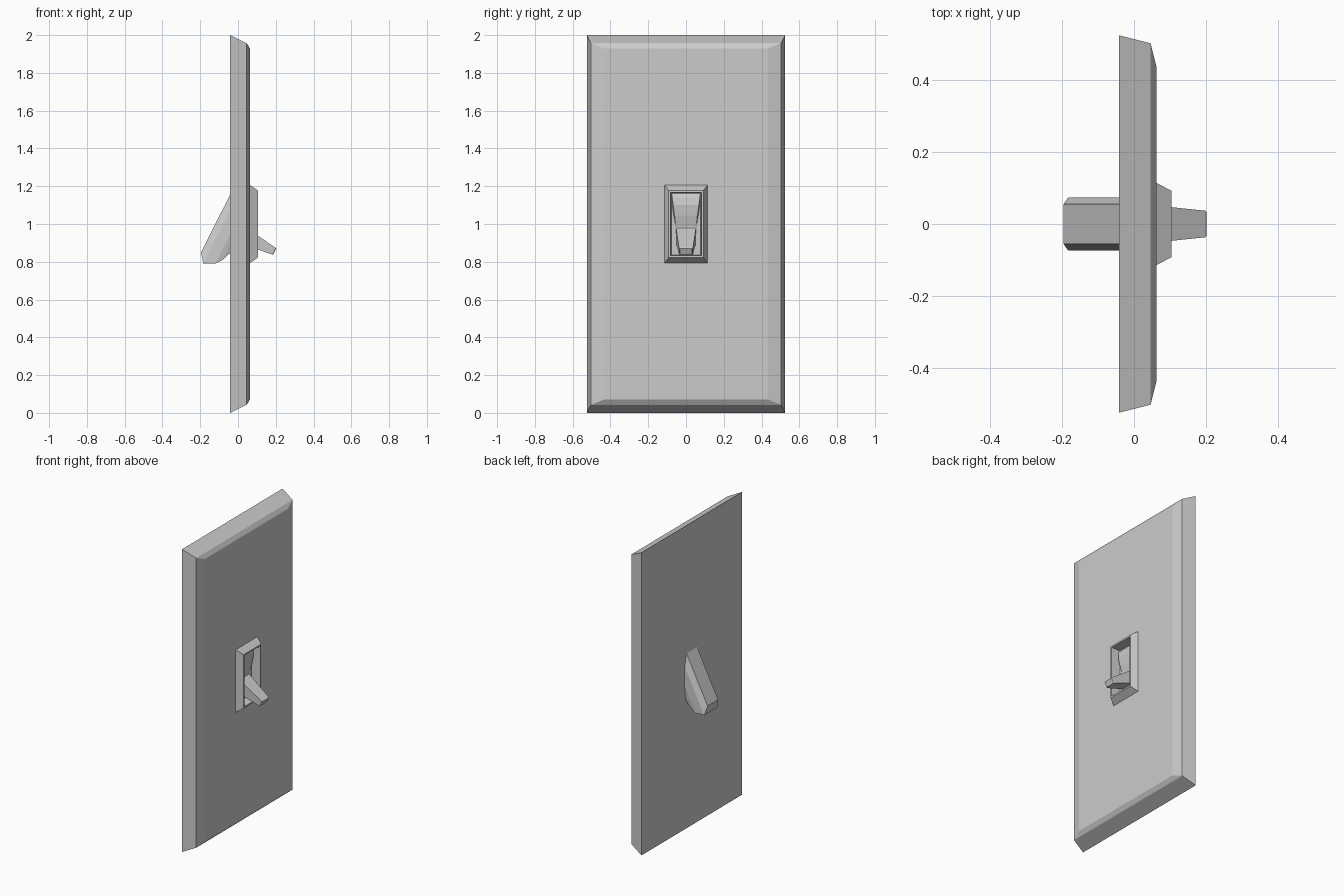
import bpy
from mathutils import Vector

if "Cube" in bpy.data.objects:
    bpy.data.objects.remove(bpy.data.objects["Cube"])


def loft(name, sections, place, cap_start=True, cap_end=True):
    """Skin rectangles given as (depth, half_width, half_height)."""
    verts, faces = [], []
    for d, hw, hh in sections:
        for sy, sz in ((-1, -1), (1, -1), (1, 1), (-1, 1)):
            verts.append(place(d, sy * hw, sz * hh))
    for i in range(len(sections) - 1):
        a, b = 4 * i, 4 * i + 4
        for k in range(4):
            n = (k + 1) % 4
            faces.append((a + k, a + n, b + n, b + k))
    if cap_start:
        faces.append((3, 2, 1, 0))
    if cap_end:
        e = 4 * (len(sections) - 1)
        faces.append((e, e + 1, e + 2, e + 3))
    mesh = bpy.data.meshes.new(name)
    mesh.from_pydata(verts, [], faces)
    mesh.update()
    ob = bpy.data.objects.new(name, mesh)
    bpy.context.collection.objects.link(ob)
    return ob


def upright(d, y, h):
    return Vector((d, y, 1.0 + h))


# Rocker tilts downward: depth runs along its lever
def tilted(d, y, h):
    c, s = 0.893, 0.45
    return Vector((-0.115 + c * d + s * h, y, 1.01 - s * d + c * h))


# Wall plate with bevelled rim and an opening for the switch
loft("wall_plate", [(-0.042, 0.525, 1.0), (0.046, 0.503, 0.957),
                    (0.063, 0.435, 0.93), (0.063, 0.08, 0.17)],
     upright, cap_end=False)

# Sloped bezel with recessed floor
loft("switch_bezel", [(0.063, 0.114, 0.207), (0.105, 0.092, 0.178),
                      (0.105, 0.083, 0.168), (0.045, 0.078, 0.163)],
     upright, cap_start=False)

# Rocker body narrowing into the lever
loft("toggle_lever", [(0.0, 0.055, 0.18), (0.037, 0.073, 0.227),
                      (0.095, 0.074, 0.198), (0.121, 0.068, 0.162),
                      (0.14, 0.06, 0.11), (0.155, 0.053, 0.045),
                      (0.341, 0.037, 0.02), (0.346, 0.033, 0.017)],
     tilted)
